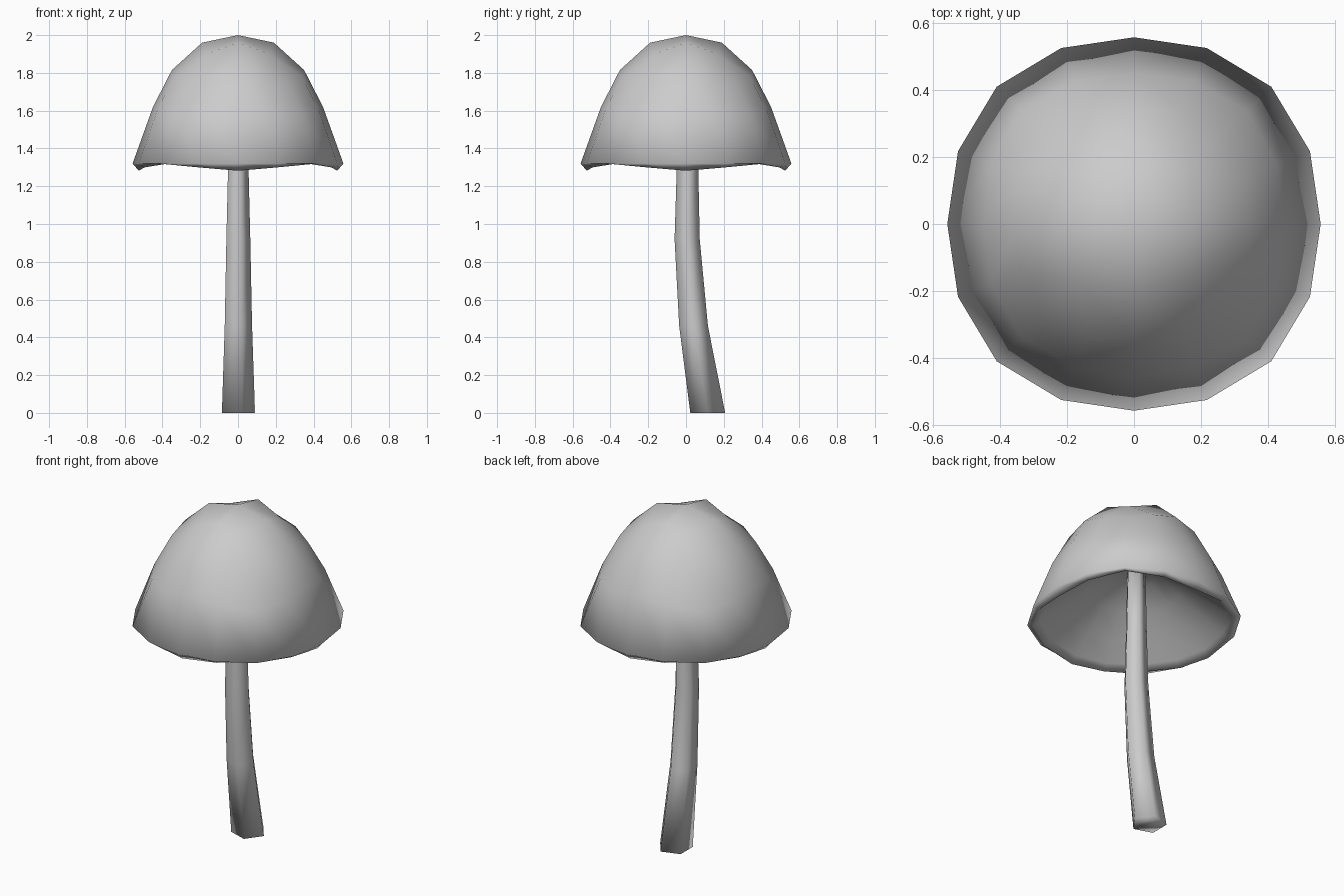
import bpy, bmesh
from math import sin, cos, pi, radians

if "Cube" in bpy.data.objects:
    bpy.data.objects.remove(bpy.data.objects["Cube"])


def finish(name, bm):
    bmesh.ops.recalc_face_normals(bm, faces=bm.faces)
    mesh = bpy.data.meshes.new(name)
    bm.to_mesh(mesh)
    bm.free()
    obj = bpy.data.objects.new(name, mesh)
    bpy.context.collection.objects.link(obj)
    bpy.ops.object.select_all(action='DESELECT')
    obj.select_set(True)
    bpy.context.view_layer.objects.active = obj
    bpy.ops.object.shade_smooth()
    return obj


def ring(bm, n, r, z, swell=0, dz=0, cy=0):
    # circle that bulges and shifts in height at its four diagonals
    verts = []
    for i in range(n):
        a = 2 * pi * i / n
        w = sin(2 * a) ** 2
        rr = r * (1 + swell * w)
        verts.append(bm.verts.new((rr * cos(a), cy + rr * sin(a), z + dz * w)))
    return verts


def bridge(bm, a, b):
    n = len(a)
    for i in range(n):
        j = (i + 1) % n
        bm.faces.new((a[i], a[j], b[j], b[i]))


def crown(bm, centre_z, r8, r16):
    # closes a 16-ring with a patch around one centre point
    c = bm.verts.new((0, 0, centre_z))
    for q in range(4):
        p = [r8[(2 * q + k) % 8] for k in range(3)]
        o = [r16[(4 * q + k) % 16] for k in range(5)]
        bm.faces.new((c, p[0], p[1], p[2]))
        bm.faces.new((p[0], o[0], o[1], p[1]))
        bm.faces.new((p[1], o[1], o[2]))
        bm.faces.new((p[1], o[2], o[3]))
        bm.faces.new((p[1], o[3], o[4], p[2]))


# Cap: outer shell, lip and shallow conical underside (r, z, diagonal swell, diagonal dz)
bm = bmesh.new()
levels = [(0.35, 1.815, 0.10, -0.07), (0.45, 1.62, 0.06, -0.04),
          (0.558, 1.32, 0.04, 0.0), (0.525, 1.282, 0.045, 0.035),
          (0.49, 1.32, 0.045, 0.02), (0.38, 1.42, 0.05, 0),
          (0.25, 1.52, 0.05, 0)]
rings = [ring(bm, 16, *lv) for lv in levels]
for a, b in zip(rings, rings[1:]):
    bridge(bm, a, b)
crown(bm, 2.0, ring(bm, 8, 0.19, 1.96, 0.25, -0.06), rings[0])
crown(bm, 1.62, ring(bm, 8, 0.12, 1.59, 0.1, 0), rings[-1])
finish("cap", bm)

# Stem: tapered five-sided tube, bent towards the back at its foot (r, z, y)
bm = bmesh.new()
path = [(0.097, 0.0, 0.115), (0.08, 0.46, 0.04), (0.07, 0.92, 0.006),
        (0.06, 1.29, 0.008), (0.054, 1.62, 0.01)]
rings = []
for r, z, y in path:
    vs = ring(bm, 5, r, z, cy=y)
    for v in vs:
        v.co.x -= 0.07 * r
    rings.append(vs)
for a, b in zip(rings, rings[1:]):
    bridge(bm, a, b)
bm.faces.new(rings[0])
bm.faces.new(rings[-1])
finish("stem", bm)
